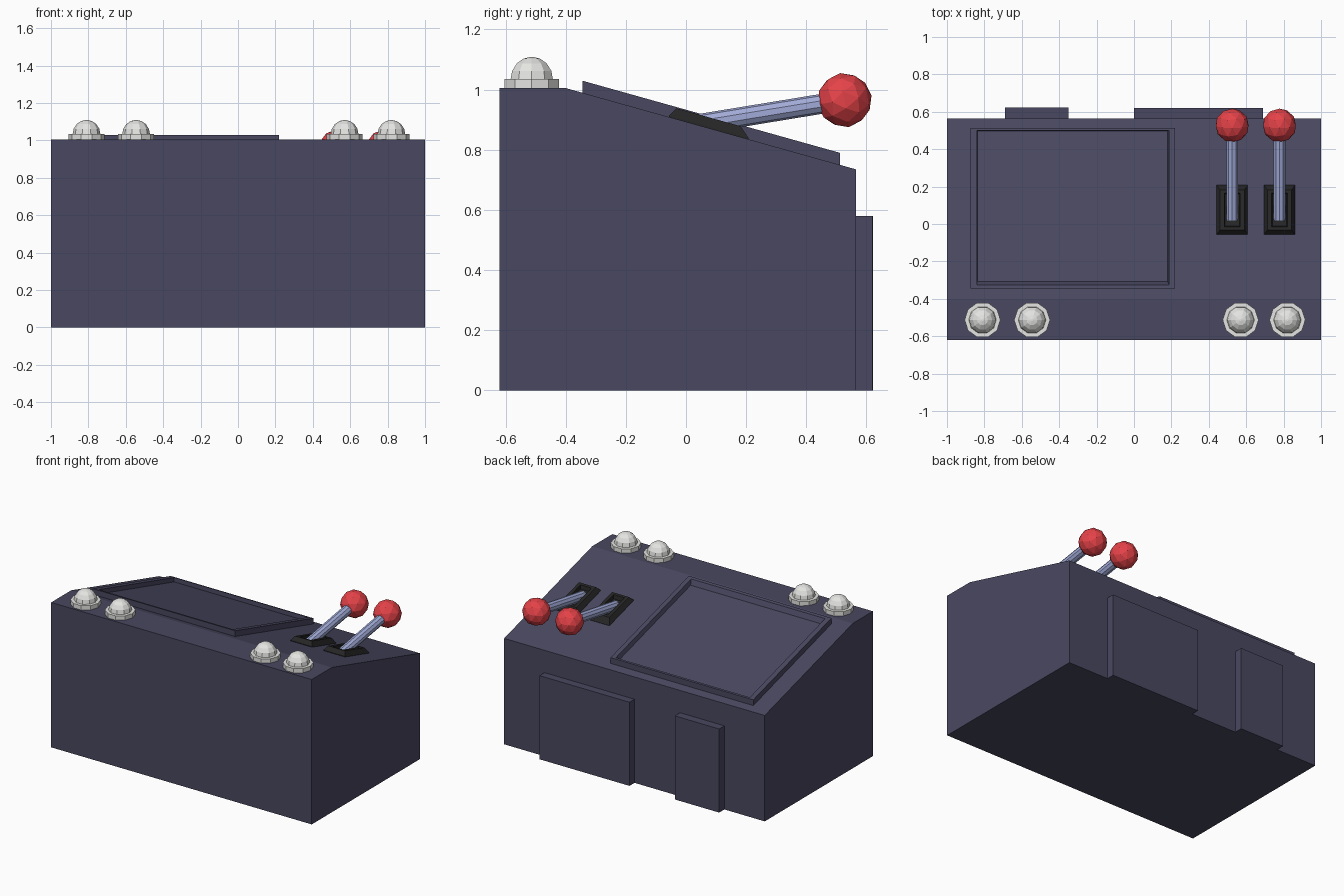
import bpy, bmesh, math
from mathutils import Vector

if "Cube" in bpy.data.objects:
    bpy.data.objects.remove(bpy.data.objects["Cube"])


def mat(name, rgb):
    m = bpy.data.materials.new(name)
    m.diffuse_color = (*rgb, 1)
    m.use_nodes = True
    m.node_tree.nodes["Principled BSDF"].inputs["Base Color"].default_value = m.diffuse_color
    return m


NAVY = mat("slate_navy", (0.066, 0.064, 0.118))
BLACK = mat("black", (0.018, 0.019, 0.018))
WHITE = mat("off_white", (0.78, 0.78, 0.76))
RED = mat("red", (0.78, 0.055, 0.065))
STEEL = mat("blue_steel", (0.36, 0.41, 0.69))


def finish(name, bm, material, smooth=False):
    bmesh.ops.recalc_face_normals(bm, faces=bm.faces)
    me = bpy.data.meshes.new(name)
    bm.to_mesh(me)
    bm.free()
    me.materials.append(material)
    for p in me.polygons:
        p.use_smooth = smooth
    ob = bpy.data.objects.new(name, me)
    bpy.context.collection.objects.link(ob)
    return ob


def loft(name, rings, material):
    """Join successive rings of points with quads and cap both ends."""
    bm = bmesh.new()
    loops = [[bm.verts.new(p) for p in r] for r in rings]
    for a, b in zip(loops, loops[1:]):
        n = len(a)
        for i in range(n):
            bm.faces.new((a[i], a[(i + 1) % n], b[(i + 1) % n], b[i]))
    bm.faces.new(loops[0])
    bm.faces.new(loops[-1])
    return finish(name, bm, material)


def slope(y):
    """Height of the sloping desk surface."""
    return 1.005 - 0.28 * (y + 0.40)


def on_slope(x0, x1, y0, y1, h):
    return [(x, y, slope(y) + h) for x, y in ((x0, y0), (x1, y0), (x1, y1), (x0, y1))]


def box_rings(x0, x1, y0, y1, z0, z1):
    return [[(x0, y0, z), (x1, y0, z), (x1, y1, z), (x0, y1, z)] for z in (z0, z1)]


def circle(cx, cy, z, r, n):
    return [(cx + r * math.cos(2 * math.pi * i / n),
             cy + r * math.sin(2 * math.pi * i / n), z) for i in range(n)]


# Console body: side profile extruded across x
profile = [(-0.62, 0), (0.565, 0), (0.565, slope(0.565)), (-0.40, 1.005), (-0.62, 1.005)]
loft("console_body", [[(x, y, z) for y, z in profile] for x in (-1, 1)], NAVY)

# Back panels
loft("wide_back_panel", box_rings(0, 0.69, 0.55, 0.62, 0, 0.58), NAVY)
loft("narrow_back_panel", box_rings(-0.69, -0.35, 0.55, 0.622, 0, 0.58), NAVY)

# Screen frame with recessed screen
loft("screen_frame", [
    on_slope(-0.875, 0.22, -0.345, 0.512, -0.01),
    on_slope(-0.875, 0.22, -0.345, 0.512, 0.04),
    on_slope(-0.84, 0.188, -0.325, 0.50, 0.04),
    on_slope(-0.838, 0.18, -0.308, 0.498, 0.01)], NAVY)

# Dome buttons on the front ledge
for i, x in enumerate((-0.81, -0.545, 0.57, 0.82)):
    y, n = -0.513, 10
    loft(f"button_base_{i}", [circle(x, y, 1.0, 0.096, n), circle(x, y, 1.035, 0.096, n)], WHITE)
    rings = [circle(x, y, 1.034 + 0.075 * math.sin(a), 0.074 * math.cos(a), n)
             for a in map(math.radians, (0, 22, 45, 67, 86))]
    loft(f"button_dome_{i}", rings, WHITE)

# Levers: slotted base, rod and ball knob
for i, x in enumerate((0.525, 0.778)):
    loft(f"lever_base_{i}", [
        on_slope(x - 0.083, x + 0.083, -0.057, 0.208, -0.01),
        on_slope(x - 0.083, x + 0.083, -0.057, 0.208, 0.004),
        on_slope(x - 0.065, x + 0.065, -0.032, 0.182, 0.036),
        on_slope(x - 0.042, x + 0.042, -0.015, 0.165, 0.036),
        on_slope(x - 0.038, x + 0.038, -0.010, 0.160, 0.010)], BLACK)
    a, b = Vector((x, 0.02, 0.882)), Vector((x, 0.527, 0.965))
    d = b - a
    turn = d.to_track_quat('Z', 'Y').to_matrix().to_4x4()

    bm = bmesh.new()
    bmesh.ops.create_cone(bm, cap_ends=True, segments=10, radius1=0.033,
                          radius2=0.033, depth=d.length)
    bm.transform(turn)
    bmesh.ops.translate(bm, verts=bm.verts, vec=(a + b) / 2)
    finish(f"lever_rod_{i}", bm, STEEL)

    bm = bmesh.new()
    bmesh.ops.create_icosphere(bm, subdivisions=2, radius=0.091)
    bm.transform(turn)
    bmesh.ops.translate(bm, verts=bm.verts, vec=b)
    finish(f"lever_knob_{i}", bm, RED)
